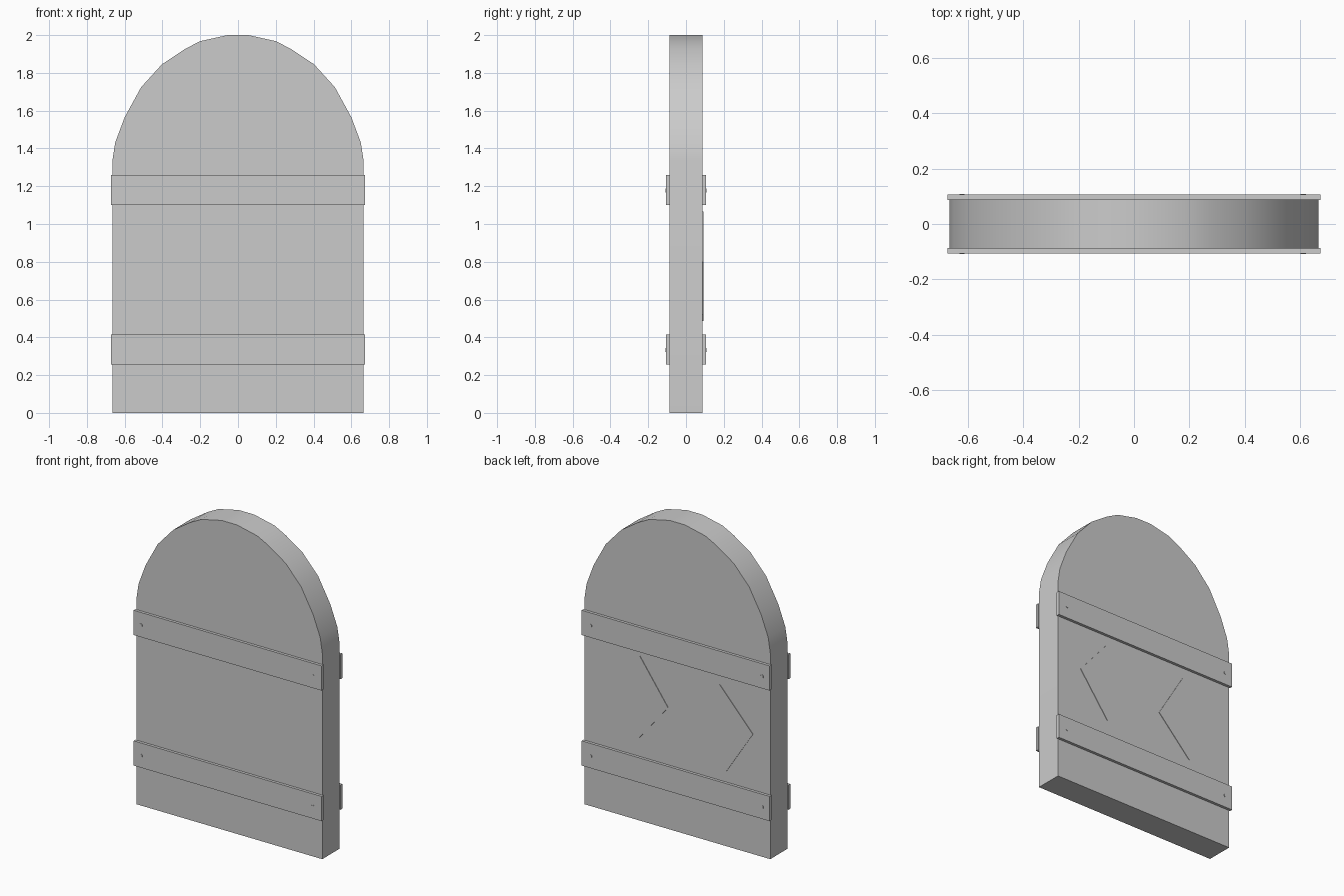
import bpy, bmesh, math
from mathutils import Matrix

if "Cube" in bpy.data.objects:
    bpy.data.objects.remove(bpy.data.objects["Cube"])


def finish(bm, name, smooth=False):
    bmesh.ops.recalc_face_normals(bm, faces=bm.faces)
    me = bpy.data.meshes.new(name)
    bm.to_mesh(me)
    bm.free()
    ob = bpy.data.objects.new(name, me)
    bpy.context.collection.objects.link(ob)
    if smooth:
        bpy.ops.object.select_all(action='DESELECT')
        ob.select_set(True)
        bpy.context.view_layer.objects.active = ob
        bpy.ops.object.shade_smooth_by_angle(angle=math.radians(35))
    return ob


def extruded(name, outline, y0, y1, smooth=False):
    """Prism from an x/z outline between two y positions."""
    bm = bmesh.new()
    face = bm.faces.new([bm.verts.new((x, y0, z)) for x, z in outline])
    ext = bmesh.ops.extrude_face_region(bm, geom=[face])
    for v in ext["geom"]:
        if isinstance(v, bmesh.types.BMVert):
            v.co.y = y1
    return finish(bm, name, smooth)


def nail(name, x, y, z):
    bm = bmesh.new()
    rot = Matrix.Translation((x, y, z)) @ Matrix.Rotation(math.pi / 2, 4, 'X')
    bmesh.ops.create_cone(bm, cap_ends=True, segments=6, radius1=0.011,
                          radius2=0.011, depth=0.008, matrix=rot)
    return finish(bm, name)


# Arched door slab
half = [(0.665, 0), (0.665, 1.335), (0.65, 1.432), (0.60, 1.565),
        (0.513, 1.724), (0.402, 1.846), (0.28, 1.927), (0.20, 1.968), (0.055, 2.0)]
outline = half + [(-x, z) for x, z in reversed(half)]
extruded("door_slab", outline, -0.088, 0.088, smooth=True)

# Cross bands on both faces, with a nail near each end
for side, s in (("front", -1), ("back", 1)):
    for level, z0 in (("lower", 0.255), ("upper", 1.10)):
        z1 = z0 + 0.16
        extruded(f"{side}_{level}_band",
                 [(-0.673, z0), (0.673, z0), (0.673, z1), (-0.673, z1)],
                 s * 0.086, s * 0.106)
        for end, x in (("left", -0.62), ("right", 0.61)):
            nail(f"{side}_{level}_{end}_nail", x, s * 0.105, z0 + 0.078)

# Thin diamond panels on the back
diamonds = {
    "diamond_panel_a": [(0.266, 1.065), (0.065, 0.786), (0.283, 0.522), (0.49, 0.80)],
    "diamond_panel_b": [(-0.305, 1.034), (-0.542, 0.776), (-0.353, 0.487), (-0.12, 0.727)],
}
for name, pts in diamonds.items():
    extruded(name, pts, 0.08, 0.0915)
